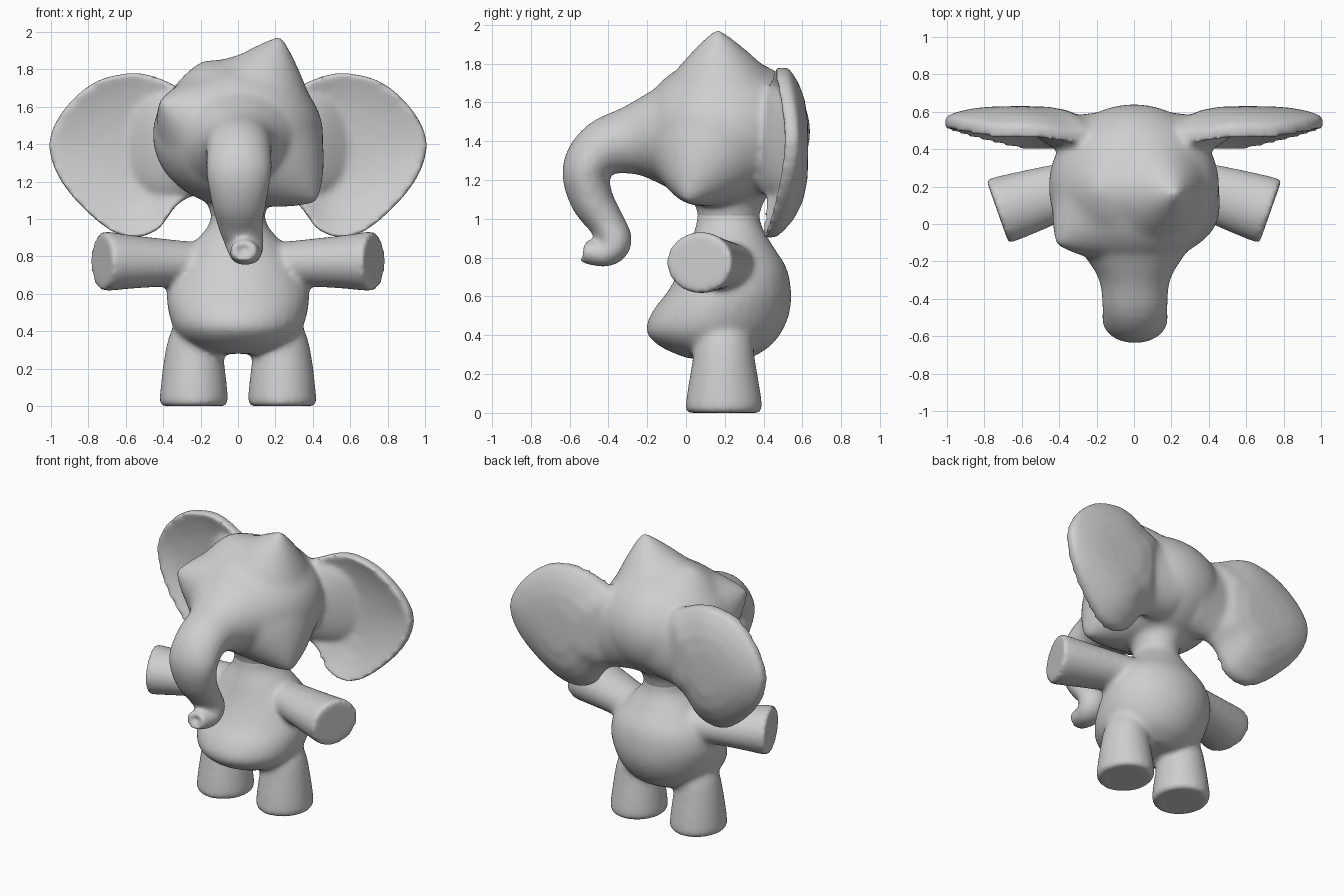
import bpy
import bmesh
from math import sin, cos, pi
from mathutils import Vector, Matrix

cube = bpy.data.objects.get("Cube")
if cube:
    bpy.data.objects.remove(cube, do_unlink=True)

X, Y, Z = Vector((1, 0, 0)), Vector((0, 1, 0)), Vector((0, 0, 1))

grey = bpy.data.materials.new("light_grey")
grey.use_nodes = True
grey.diffuse_color = (0.62, 0.62, 0.62, 1)
grey.node_tree.nodes["Principled BSDF"].inputs["Base Color"].default_value = grey.diffuse_color


def spline(points, steps=4, closed=False):
    """Smooth curve through tuples of any length."""
    p = [Vector(q) for q in points]
    n, out = len(p), []
    for i in range(n if closed else n - 1):
        if closed:
            a, b, c, d = (p[(i + k) % n] for k in (-1, 0, 1, 2))
        else:
            a, b, c, d = p[max(i - 1, 0)], p[i], p[i + 1], p[min(i + 2, n - 1)]
        for s in range(steps):
            t = s / steps
            out.append(b + (c - a) * (t / 2)
                       + (2 * a - 5 * b + 4 * c - d) * (t * t / 2)
                       + (3 * b - a - 3 * c + d) * (t ** 3 / 2))
    return out if closed else out + [p[-1]]


def ring(centre, a, b, n=32):
    return [centre + a * cos(2 * pi * i / n) + b * sin(2 * pi * i / n) for i in range(n)]


def loft(bm, rings):
    """Closed skin over a list of rings."""
    rows = [[bm.verts.new(p) for p in r] for r in rings]
    n = len(rows[0])
    for r, s in zip(rows, rows[1:]):
        for i in range(n):
            bm.faces.new((r[i], r[(i + 1) % n], s[(i + 1) % n], s[i]))
    for r in (rows[0], rows[-1]):
        tip = bm.verts.new(sum((v.co for v in r), Vector()) / n)
        for i in range(n):
            bm.faces.new((r[i], r[(i + 1) % n], tip))


def column(bm, x, sections):
    """Upright form from (z, y centre, x radius, y radius) sections."""
    loft(bm, [ring(Vector((x, y, z)), X * rx, Y * ry) for z, y, rx, ry in spline(sections)])


def pinch(verts, target, radius, power):
    """Pull a soft point out of a surface."""
    target = Vector(target)
    base = min(verts, key=lambda v: (v.co - target).length).co.copy()
    for v in verts:
        f = max(0, 1 - (v.co - base).length / radius) ** power
        v.co += (target - base) * f


def finish(bm, name):
    """Blend the overlapping shells into one soft skin."""
    bmesh.ops.recalc_face_normals(bm, faces=bm.faces[:])
    mesh = bpy.data.meshes.new(name)
    bm.to_mesh(mesh)
    bm.free()
    mesh.materials.append(grey)
    obj = bpy.data.objects.new(name, mesh)
    bpy.context.collection.objects.link(obj)
    remesh = obj.modifiers.new("blend", 'REMESH')
    remesh.mode = 'VOXEL'
    remesh.voxel_size = 0.016
    remesh.use_smooth_shade = True
    soften = obj.modifiers.new("soften", 'SMOOTH')
    soften.factor = 0.5
    soften.iterations = 14


# Body: torso rising into the lower neck
body = bmesh.new()
column(body, 0, [(0.28, 0.17, 0.16, 0.16), (0.34, 0.15, 0.28, 0.28), (0.42, 0.145, 0.345, 0.35),
                 (0.52, 0.18, 0.375, 0.355), (0.63, 0.225, 0.38, 0.317),
                 (0.75, 0.245, 0.34, 0.272), (0.87, 0.23, 0.24, 0.212),
                 (0.97, 0.22, 0.155, 0.168), (1.05, 0.22, 0.145, 0.16)])

for side in (-1, 1):
    # Legs
    column(body, side * 0.236, [(0, 0.195, 0.168, 0.183), (0.015, 0.195, 0.183, 0.198),
                                (0.1, 0.195, 0.178, 0.19), (0.25, 0.195, 0.16, 0.165),
                                (0.36, 0.195, 0.137, 0.147), (0.45, 0.195, 0.1, 0.11)])
    # Arms reach outward and a little forward, with a slanted end
    start, end = Vector((side * 0.15, 0.25, 0.76)), Vector((side * 0.73, 0.067, 0.775))
    across = (end - start).cross(Z).normalized()
    slant = Vector((side * 0.06, 0.17, 0)).normalized() * across.y
    arm = [(0, 0.13, 0.11), (0.35, 0.15, 0.125), (0.7, 0.175, 0.142),
           (0.97, 0.19, 0.16), (1, 0.18, 0.15)]
    loft(body, [ring(start.lerp(end, t), across.lerp(slant, t) * w, Z * h)
                for t, w, h in spline(arm)])
finish(body, "body")

# Head: skull with a crown peak, rounded crown, brow corner and jaw corner
head = bmesh.new()
shape = Matrix.Translation((0, 0.2, 1.45)) @ Matrix.Diagonal((0.455, 0.44, 0.385, 1))
skull = bmesh.ops.create_uvsphere(head, u_segments=64, v_segments=40, radius=1,
                                  matrix=shape)["verts"]
pinch(skull, (0.23, 0.16, 1.985), 0.26, 1.2)
pinch(skull, (-0.19, 0.18, 1.845), 0.2, 1)
pinch(skull, (-0.42, -0.11, 1.63), 0.22, 1.3)
pinch(skull, (0.425, 0.0, 1.09), 0.3, 1.2)

# Upper neck
column(head, 0, [(0.98, 0.22, 0.14, 0.155), (1.06, 0.22, 0.155, 0.17),
                 (1.14, 0.22, 0.2, 0.21), (1.22, 0.22, 0.24, 0.25)])

# Trunk as (x, y, z, x radius, depth radius)
trunk = spline([(0, 0.08, 1.43, 0.41, 0.345), (0, -0.1, 1.425, 0.315, 0.27),
                (0.003, -0.28, 1.405, 0.197, 0.18), (0.005, -0.43, 1.36, 0.175, 0.147),
                (0.005, -0.515, 1.25, 0.175, 0.124), (0.005, -0.485, 1.1, 0.15, 0.112),
                (0.01, -0.41, 0.98, 0.124, 0.094), (0.03, -0.365, 0.88, 0.11, 0.088),
                (0.04, -0.42, 0.82, 0.09, 0.07), (0.03, -0.535, 0.835, 0.075, 0.06)])
rings = []
for i, p in enumerate(trunk):
    before, after = trunk[max(i - 1, 0)], trunk[min(i + 1, len(trunk) - 1)]
    along = Vector(after[:3]) - Vector(before[:3])
    rings.append(ring(Vector(p[:3]), X * p[3], X.cross(along).normalized() * p[4]))
# Nostril hollow
tip, mouth = Vector(trunk[-1][:3]), rings[-1]
for scale, depth in ((0.55, 0), (0.3, 0.035)):
    rings.append([tip + (q - tip) * scale + Y * depth for q in mouth])
loft(head, rings)

# Ears: dished plates built inward from the rim on both sides
rim = [(0.2, 0.43, 1.6), (0.33, 0.43, 1.71), (0.53, 0.455, 1.78), (0.76, 0.46, 1.735),
       (0.935, 0.49, 1.58), (1.01, 0.505, 1.4), (0.945, 0.48, 1.2), (0.765, 0.43, 1.0),
       (0.6, 0.395, 0.905), (0.44, 0.39, 0.935), (0.33, 0.4, 1.07), (0.2, 0.4, 1.2)]
edge = spline(rim, closed=True)
for side in (-1, 1):
    rings = []
    for thickness, middle, bend, scales in ((0, 0.525, 2.5, (0.1, 0.35, 0.6, 0.8, 0.93, 1)),
                                            (0.07, 0.63, 3.5, (1, 0.93, 0.8, 0.6, 0.35, 0.1))):
        for t in scales:
            k = t ** bend
            rings.append([Vector((side * (0.6 + (p.x - 0.6) * t),
                                  middle + (p.y + thickness - middle) * k,
                                  1.36 + (p.z - 1.36) * t)) for p in edge])
    loft(head, rings)
    # Ear root flares from the plate into the skull, as (x, y, y radius, z radius)
    root = [(0.1, 0.39, 0.22, 0.27), (0.25, 0.44, 0.15, 0.28), (0.36, 0.475, 0.105, 0.29),
            (0.47, 0.51, 0.08, 0.27), (0.6, 0.565, 0.035, 0.2)]
    loft(head, [ring(Vector((side * x, y, 1.4)), Y * ry, Z * rz)
                for x, y, ry, rz in spline(root)])
finish(head, "head")
